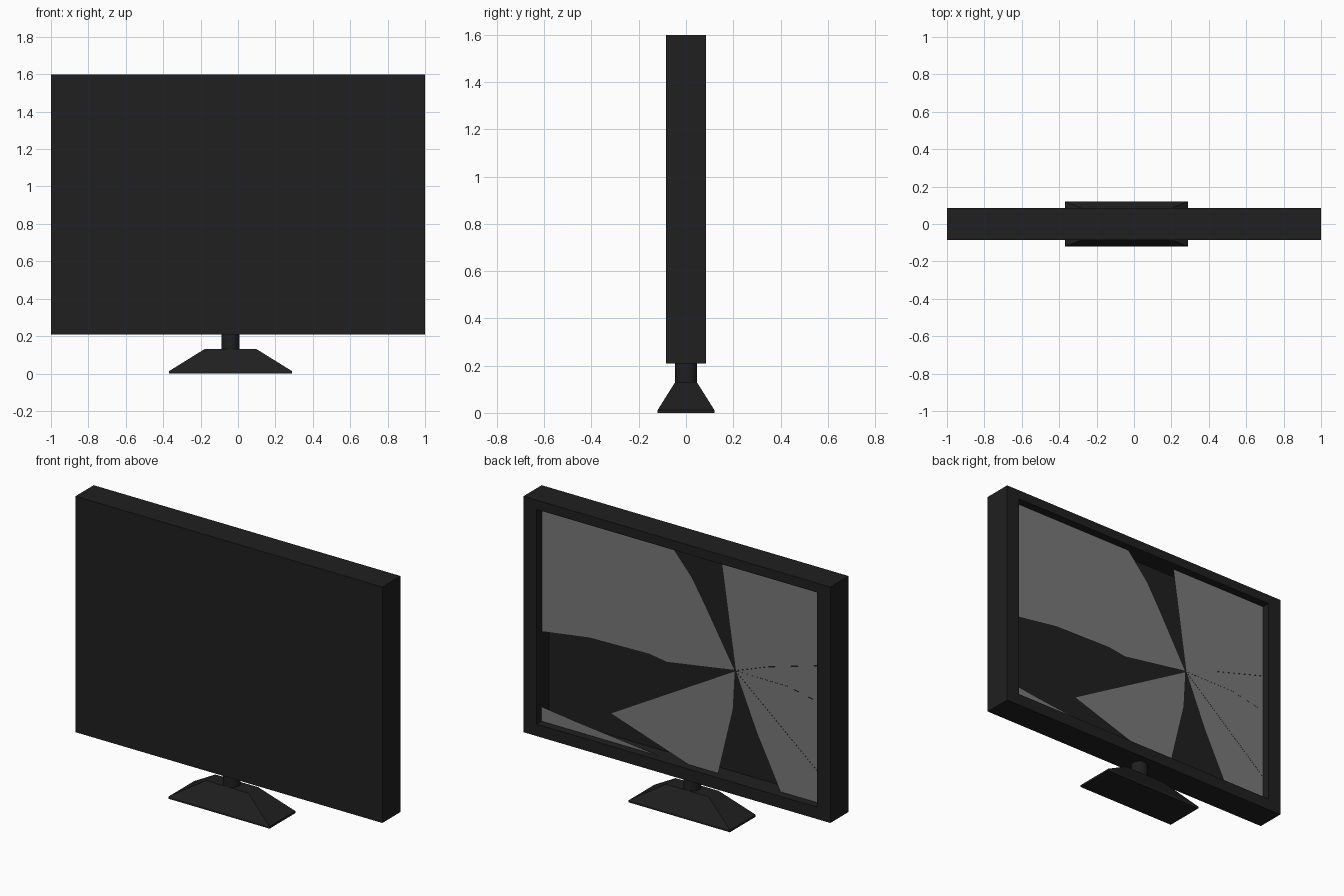
import bpy, bmesh
from mathutils import Vector

if "Cube" in bpy.data.objects:
    bpy.data.objects.remove(bpy.data.objects["Cube"])


def material(name, v):
    m = bpy.data.materials.new(name)
    m.diffuse_color = (v, v, v, 1)
    m.use_nodes = True
    m.node_tree.nodes["Principled BSDF"].inputs["Base Color"].default_value = m.diffuse_color
    return m


BLACK = material("black_plastic", 0.014)
GREY = material("grey_glass", 0.19)


def finish(name, bm, mat):
    me = bpy.data.meshes.new(name)
    bm.to_mesh(me)
    bm.free()
    ob = bpy.data.objects.new(name, me)
    me.materials.append(mat)
    bpy.context.collection.objects.link(ob)
    return ob


def loft(name, rings, mat):
    """Join four-cornered rings with quads and cap both ends."""
    bm = bmesh.new()
    loops = [[bm.verts.new(p) for p in r] for r in rings]
    for a, b in zip(loops, loops[1:]):
        for i in range(4):
            j = (i + 1) % 4
            bm.faces.new((a[i], a[j], b[j], b[i]))
    bm.faces.new(loops[0])
    bm.faces.new(loops[-1])
    bmesh.ops.recalc_face_normals(bm, faces=bm.faces)
    return finish(name, bm, mat)


def upright(hx, z0, z1, y):
    return [(-hx, y, z0), (hx, y, z0), (hx, y, z1), (-hx, y, z1)]


def level(hx, hy, z, cx=-0.04):
    return [(cx - hx, -hy, z), (cx + hx, -hy, z), (cx + hx, hy, z), (cx - hx, hy, z)]


# Casing with the recessed screen opening at the back (+y)
L, B, T = 0.915, 0.28, 1.545
loft("casing", [upright(1, 0.21, 1.6, -0.085), upright(1, 0.21, 1.6, 0.085),
                upright(L, B, T, 0.085), upright(L, B, T, -0.03)], BLACK)

# Stand
loft("stand_base", [level(0.33, 0.12, 0), level(0.33, 0.12, 0.012),
                    level(0.14, 0.046, 0.13)], BLACK)
bpy.ops.mesh.primitive_cylinder_add(vertices=32, radius=0.047, depth=0.1,
                                    location=(-0.04, 0, 0.165))
neck = bpy.context.object
neck.name = "stand_neck"
neck.data.materials.append(BLACK)
bpy.ops.object.shade_smooth_by_angle()

# Broken glass: flat (x, z) shards radiating from the impact point
C = (-0.348, 0.915)
crack_1 = [(-0.56, 0.994), (-L, 1.096)]
crack_2 = [(-0.69, 0.914), (-L, 0.869)]
crack_3 = [(-L, 0.44)]
shards = {
    "upper_left": [C, (-0.158, 1.242), (-0.067, 1.39), (0.07, T), (L, T),
                   (L, 0.807), (0.6, 0.853), (0.214, 0.861), (0.097, 0.844)],
    "lower_middle": [C, (0.469, 0.446), (-0.041, B), (-0.237, B), (-0.335, 0.684)],
    "corner": [(L, 0.365), (0.698, 0.338), (0.142, B), (L, B)],
    "upper_right": [C, (-0.255, T), (-L, T)] + crack_1[::-1],
    "right_a": [C] + crack_1 + crack_2[::-1],
    "right_b": [C] + crack_2 + crack_3,
    "lower_right": [C] + crack_3 + [(-L, B), (-0.642, B), (-0.485, 0.591)],
}
for key, pts in shards.items():
    bm = bmesh.new()
    mid = sum((Vector(p) for p in pts), Vector((0, 0))) / len(pts)
    verts = []
    for p in pts:
        # shrink a hair so that hairline cracks remain
        q = mid + (Vector(p) - mid) * 0.997
        verts.append(bm.verts.new((q.x, 0.038, q.y)))
    f = bm.faces.new(verts)
    f.normal_update()
    if f.normal.y < 0:
        f.normal_flip()
    finish("glass_shard_" + key, bm, GREY)
